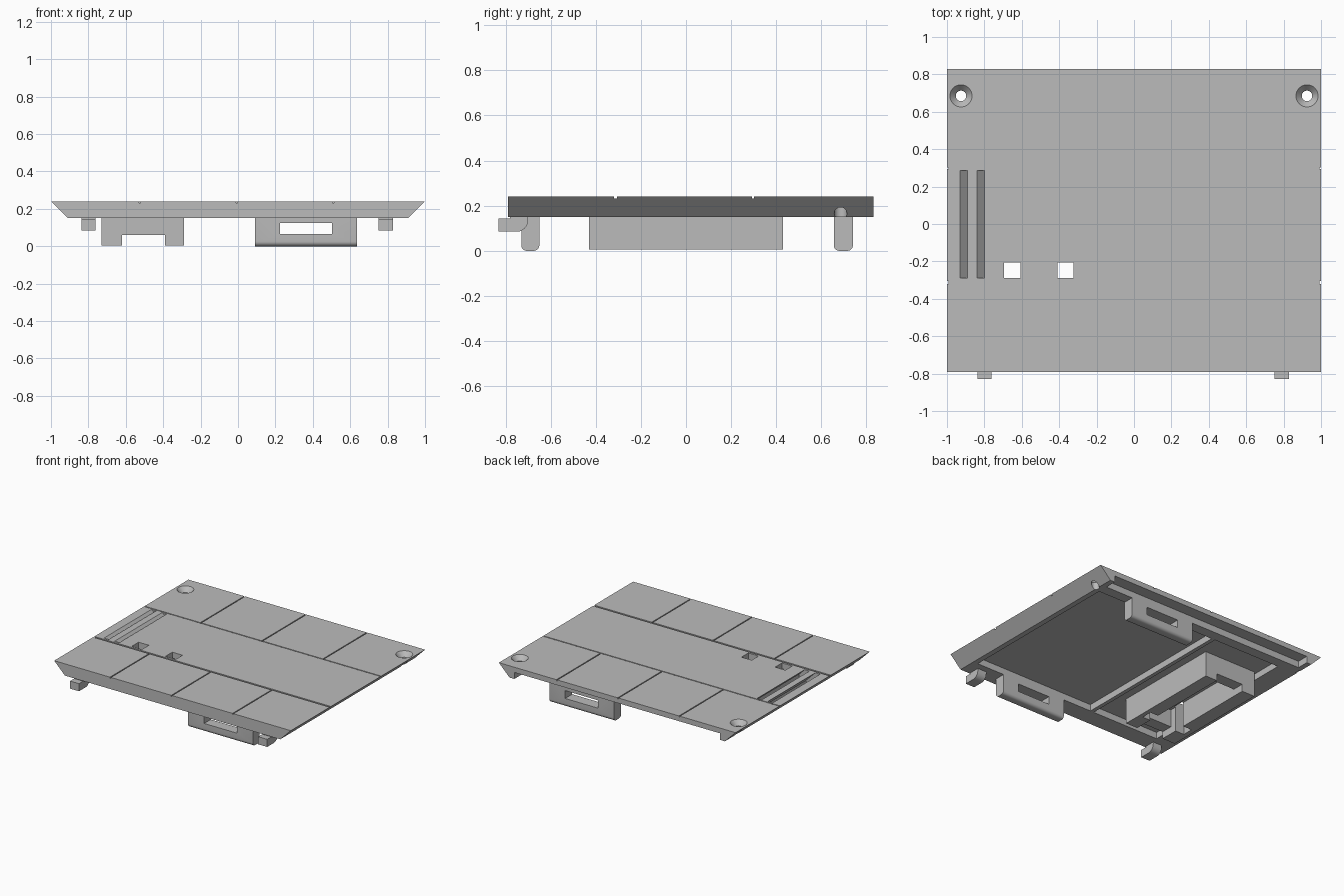
import bpy, bmesh, math

cube = bpy.data.objects.get("Cube")
if cube:
    bpy.data.objects.remove(cube, do_unlink=True)

GREY = (0.5, 0.5, 0.5, 1)
mat = bpy.data.materials.new("plain grey")
mat.use_nodes = True
mat.diffuse_color = GREY
mat.node_tree.nodes["Principled BSDF"].inputs["Base Color"].default_value = GREY

TOP, FLOOR, BASE = 0.24, 0.2, 0.15
FRONT, BACK = -0.79, 0.83


def finish(name, bm):
    bmesh.ops.recalc_face_normals(bm, faces=bm.faces)
    mesh = bpy.data.meshes.new(name)
    bm.to_mesh(mesh)
    bm.free()
    ob = bpy.data.objects.new(name, mesh)
    ob.data.materials.append(mat)
    bpy.context.collection.objects.link(ob)
    return ob


def prism(name, profile, lo, hi, axis="y"):
    """Extrude an outline along y (outline in x,z) or along x (outline in y,z)."""
    bm = bmesh.new()
    place = (lambda a, b, t: (a, t, b)) if axis == "y" else (lambda a, b, t: (t, a, b))
    ends = [[bm.verts.new(place(a, b, t)) for a, b in profile] for t in (lo, hi)]
    bm.faces.new(ends[0])
    bm.faces.new(ends[1])
    n = len(profile)
    for i in range(n):
        j = (i + 1) % n
        bm.faces.new((ends[0][i], ends[0][j], ends[1][j], ends[1][i]))
    return finish(name, bm)


def box(name, x, y, z):
    return prism(name, [(x[0], z[0]), (x[1], z[0]), (x[1], z[1]), (x[0], z[1])], *y)


def cone(name, x, y, z, r_low, r_high):
    bm = bmesh.new()
    bmesh.ops.create_cone(bm, cap_ends=True, segments=32, radius1=r_low,
                          radius2=r_high, depth=z[1] - z[0])
    bmesh.ops.translate(bm, verts=bm.verts, vec=(x, y, (z[0] + z[1]) / 2))
    return finish(name, bm)


def cut(ob, cutter):
    cutter.hide_render = True
    mod = ob.modifiers.new("cut", "BOOLEAN")
    mod.operation = "DIFFERENCE"
    mod.solver = "EXACT"
    mod.object = cutter
    bpy.context.view_layer.objects.active = ob
    bpy.ops.object.modifier_apply(modifier=mod.name)
    bpy.data.objects.remove(cutter, do_unlink=True)


def arc(cx, cz, r, start, end, steps=6):
    angles = [math.radians(start + (end - start) * i / steps) for i in range(steps + 1)]
    return [(cx + r * math.cos(a), cz + r * math.sin(a)) for a in angles]


# Panel with slanted sides, hollow underneath and stepped at the back
panel = prism("panel", [(-1, TOP), (1, TOP), (0.91, BASE), (-0.91, BASE)], FRONT, BACK)
cut(panel, box("hollow", (-0.75, 0.87), (-0.65, 0.66), (0, FLOOR)))
cut(panel, box("back_step", (-0.87, 0.87), (0.74, 1), (0, FLOOR)))

# Seams between the surface tiles
SEAM = (TOP - 0.008, 0.3)
cut(panel, box("seam", (-1.1, 1.1), (0.293, 0.301), SEAM))
cut(panel, box("seam", (-1.1, 1.1), (-0.32, -0.306), SEAM))
for x in (-0.525, -0.007, 0.51):
    for span in ((-1, -0.313), (0.297, 1)):
        cut(panel, box("seam", (x - 0.004, x + 0.004), span, SEAM))

# Slanted vents
for x in (-0.93, -0.84):
    w = x + 0.04
    cut(panel, prism("vent", [(x - 0.02, 0.26), (w - 0.02, 0.26), (w + 0.11, 0.13),
                              (x + 0.11, 0.13)], -0.29, 0.285))

# Countersunk screw holes
for x in (-0.925, 0.925):
    cut(panel, cone("screw_hole", x, 0.685, (0, 0.3), 0.028, 0.028))
    cut(panel, cone("countersink", x, 0.685, (0.2, 0.25), 0.024, 0.068))

# Compartment: two legs joined by shallow end walls around an open pocket
compartment = box("compartment", (-0.73, -0.29), (-0.43, 0.43), (0.005, FLOOR + 0.005))
cut(compartment, box("channel", (-0.62, -0.39), (-1, 1), (-0.1, 0.06)))
cut(compartment, box("pocket", (-0.62, -0.39), (-0.34, 0.34), (-0.1, FLOOR - 0.005)))

# Square openings through panel and compartment
for x in (-0.695, -0.41):
    for part in (panel, compartment):
        cut(part, box("opening", (x, x + 0.087), (-0.29, -0.207), (-0.1, 0.4)))

# Stiffening rib
box("rib", (-0.18, -0.15), (-0.66, 0.67), (BASE, FLOOR + 0.005))

# Slotted latch plates, rounded along the bottom
R = 0.025
for name, y0, y1 in (("front_latch", -0.73, -0.65), ("back_latch", 0.655, 0.74)):
    outline = ([(y1, FLOOR), (y0, FLOOR)] + arc(y0 + R, R, R, 180, 270)
               + arc(y1 - R, R, R, 270, 360))
    latch = prism(name, outline, 0.09, 0.637, "x")
    cut(latch, box("slot", (0.225, 0.503), (-1, 1), (0.065, 0.125)))

# Hooks along the front edge
for name, x in (("right_hook", -0.8), ("left_hook", 0.79)):
    outline = ([(-0.83, 0.085), (-0.83, 0.143), (-0.78, 0.143), (-0.78, 0.155), (-0.7, 0.155)]
               + arc(-0.75, 0.135, 0.05, 0, -90))
    prism(name, outline, x - 0.038, x + 0.038, "x")

# Smooth the curved faces, keep the rest crisp
for ob in bpy.context.collection.objects:
    if ob.type == "MESH" and mat.name in ob.data.materials:
        bpy.ops.object.select_all(action="DESELECT")
        ob.select_set(True)
        bpy.context.view_layer.objects.active = ob
        bpy.ops.object.shade_smooth_by_angle(angle=math.radians(30))
